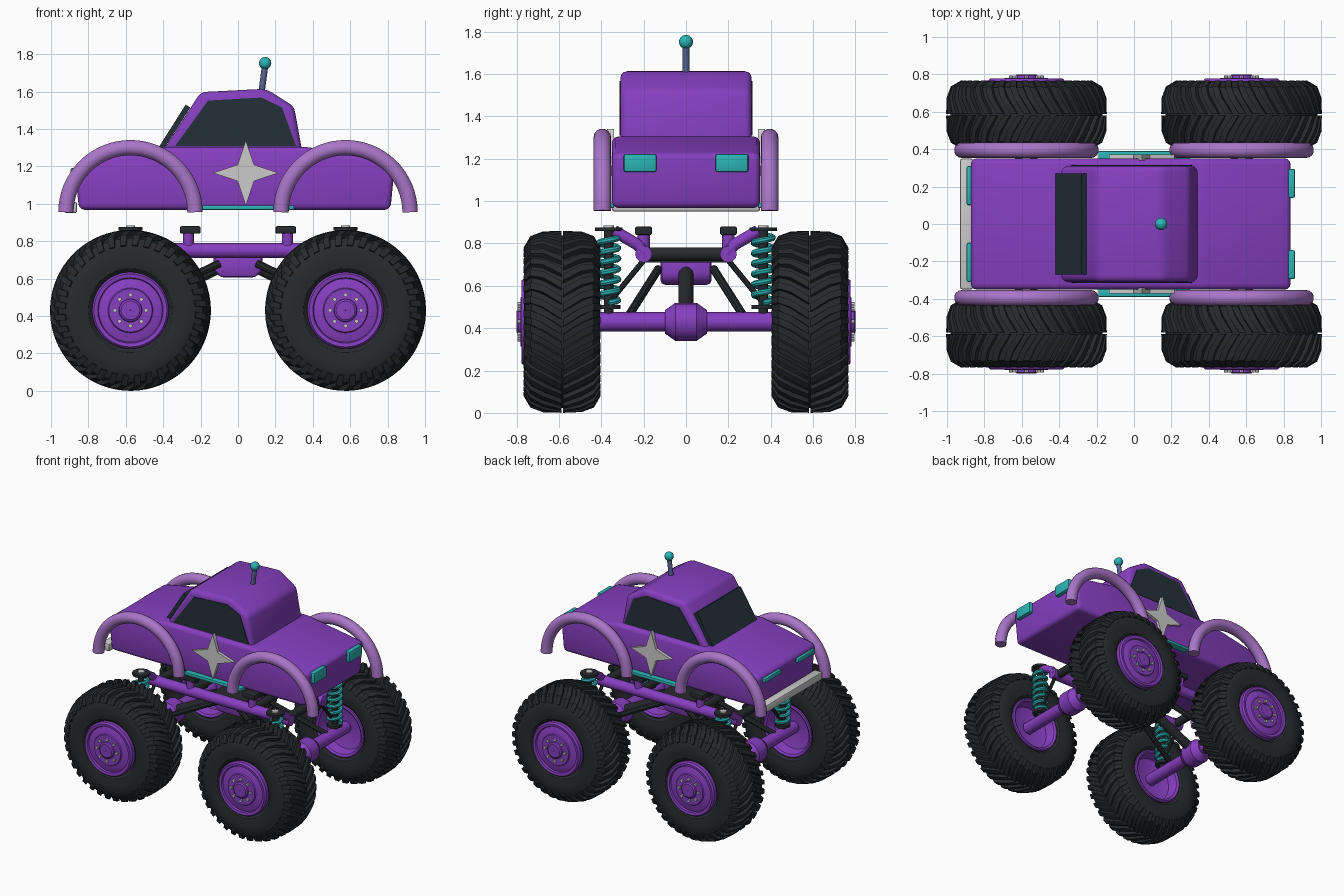
import bpy, bmesh
from math import sin, cos, pi, radians
from mathutils import Matrix, Vector

if "Cube" in bpy.data.objects:
    bpy.data.objects.remove(bpy.data.objects["Cube"])


def material(name, rgb):
    m = bpy.data.materials.new(name)
    m.diffuse_color = (*rgb, 1)
    m.use_nodes = True
    m.node_tree.nodes["Principled BSDF"].inputs["Base Color"].default_value = m.diffuse_color
    return m


PURPLE = material("purple", (.24, .05, .53))
LILAC = material("lilac", (.40, .18, .58))
TEAL = material("teal", (.025, .46, .47))
BLACK = material("black", (.02, .023, .027))
GLASS = material("glass", (.016, .03, .04))
STEEL = material("blue_steel", (.10, .13, .30))


def shade(ob, mat, angle=35):
    if mat:
        ob.data.materials.append(mat)
    bpy.ops.object.select_all(action='DESELECT')
    ob.select_set(True)
    bpy.context.view_layer.objects.active = ob
    if ob.type == 'CURVE':
        bpy.ops.object.convert(target='MESH')
    bpy.ops.object.shade_smooth_by_angle(angle=radians(angle))
    return ob


def finish(name, bm, mat, angle=35):
    bmesh.ops.recalc_face_normals(bm, faces=bm.faces)
    me = bpy.data.meshes.new(name)
    bm.to_mesh(me)
    bm.free()
    ob = bpy.data.objects.new(name, me)
    bpy.context.collection.objects.link(ob)
    return shade(ob, mat, angle)


def prism(name, pts, y0, y1, mat, bevel=0, seg=3):
    """Side profile (x, z) extruded from y0 to y1."""
    bm = bmesh.new()
    f = bm.faces.new([bm.verts.new((x, y0, z)) for x, z in pts])
    out = bmesh.ops.extrude_face_region(bm, geom=[f])
    for v in out['geom']:
        if isinstance(v, bmesh.types.BMVert):
            v.co.y = y1
    bmesh.ops.recalc_face_normals(bm, faces=bm.faces)
    if bevel:
        bmesh.ops.bevel(bm, geom=bm.edges[:], offset=bevel, segments=seg, profile=.5, affect='EDGES')
    return finish(name, bm, mat)


def box(name, c, s, mat, bevel=0):
    x, y, z = c
    a, b, h = s[0] / 2, s[1] / 2, s[2] / 2
    return prism(name, [(x - a, z - h), (x + a, z - h), (x + a, z + h), (x - a, z + h)], y - b, y + b, mat, bevel, 2)


def tube(name, pts, r, mat, res=4):
    cu = bpy.data.curves.new(name, 'CURVE')
    cu.dimensions = '3D'
    cu.bevel_depth, cu.bevel_resolution, cu.use_fill_caps = r, res, True
    sp = cu.splines.new('POLY')
    sp.points.add(len(pts) - 1)
    for p, q in zip(sp.points, pts):
        p.co = (*q, 1)
    ob = bpy.data.objects.new(name, cu)
    bpy.context.collection.objects.link(ob)
    return shade(ob, mat)


def lathe(bm, prof, n):
    """Spin an (offset, radius) profile round the y axis."""
    rings = []
    for y, r in prof:
        rings.append([bm.verts.new((r * sin(2 * pi * i / n), y, r * cos(2 * pi * i / n))) for i in range(n)])
    for a, b in zip(rings, rings[1:]):
        for i in range(n):
            j = (i + 1) % n
            bm.faces.new((a[i], a[j], b[j], b[i]))
    return rings


WX, WY, WZ = .575, .585, .43
SIDES = [(i, j) for i in (-1, 1) for j in (-1, 1)]

# tyre with chevron lugs
bm = bmesh.new()
half = [(.145, .2), (.17, .225), (.18, .28), (.172, .345), (.145, .385), (.08, .403)]
prof = [(-y, r) for y, r in half] + [(0, .407)] + half[::-1]
lathe(bm, prof + [(.1, .19), (-.1, .19), prof[0]], 64)
LUG = [(.004, .43, .38, 0), (.09, .427, .38, -.13), (.15, .405, .365, -.19), (.182, .35, .34, -.21)]
COUNT = 36
for side in (-1, 1):
    for k in range(COUNT):
        a0 = 2 * pi * (k + (.5 if side > 0 else 0)) / COUNT + .1
        secs = []
        for u, top, low, da in LUG:
            ub = u - (.02 if u > .1 else 0)
            ring = []
            for y, r, w in ((ub, low, -.052), (u, top, -.042), (u, top, .042), (ub, low, .052)):
                a = a0 + da + w
                ring.append(bm.verts.new((r * sin(a), side * y, r * cos(a))))
            secs.append(ring)
        for s, t in zip(secs, secs[1:]):
            for i in range(4):
                bm.faces.new((s[i], s[(i + 1) % 4], t[(i + 1) % 4], t[i]))
        bm.faces.new(secs[0])
        bm.faces.new(secs[-1])
tyre = finish("tyre", bm, BLACK, 30)

# rim with outer face towards -y
bm = bmesh.new()
rings = lathe(bm, [(-.18, .001), (-.215, .002), (-.215, .05), (-.208, .06), (-.196, .062), (-.196, .115), (-.188, .12),
                   (-.18, .165), (-.178, .17), (-.19, .175), (-.193, .195), (-.18, .205), (-.14, .203),
                   (.14, .203), (.165, .205), (.17, .195), (.16, .18), (.09, .165), (.07, .10), (.07, .002)], 48)
bm.faces.new(rings[-1])
rim = finish("rim", bm, PURPLE)
bm = bmesh.new()
for k in range(8):
    a = 2 * pi * k / 8
    m = Matrix.Translation((.083 * sin(a), -.2, .083 * cos(a))) @ Matrix.Rotation(pi / 2, 4, 'X')
    bmesh.ops.create_cone(bm, cap_ends=True, segments=8, radius1=.011, radius2=.011, depth=.02, matrix=m)
bolts = finish("wheel_bolts", bm, None)

# four wheels share the same meshes
for part in (tyre, rim, bolts):
    for n, (i, j) in enumerate(SIDES):
        ob = part if n == 0 else part.copy()
        if n:
            bpy.context.collection.objects.link(ob)
        ob.location = (i * WX, j * WY, WZ)
        if part is not tyre and j > 0:
            ob.rotation_euler.z = pi

# axles, differentials, drive shafts and cross members
for i in (-1, 1):
    x = i * WX
    tube("axle", [(x, -.5, WZ), (x, .5, WZ)], .046, PURPLE)
    bm = bmesh.new()
    rings = lathe(bm, [(-.1, .046), (-.1, .055), (-.05, .09), (.05, .09), (.1, .055), (.1, .046)], 16)
    diff = finish("differential", bm, PURPLE, 30)
    diff.location = (x, 0, WZ)
    tube("drive_shaft", [(x - i * .03, 0, .45), (i * .11, 0, .66)], .036, BLACK)
    tube("cross_member", [(i * .55, -.2, .75), (i * .55, .2, .75)], .032, BLACK)
    tube("middle_cross_member", [(i * .26, -.2, .75), (i * .26, .2, .75)], .03, BLACK)

# gearbox
prism("gearbox", [(-.13, .73), (-.13, .64), (-.09, .605), (.09, .605), (.13, .64), (.13, .73)], -.12, .12, PURPLE, .02, 2)
box("gearbox_plate", (0, 0, .725), (.28, .38, .03), BLACK)

# chassis rails
for j in (-1, 1):
    tube("chassis_rail", [(-.6, j * .2, .75), (.6, j * .2, .75)], .04, PURPLE)

# suspension at each corner
for i, j in SIDES:
    x, y = i * WX, j * .365
    tube("shock_arm", [(x, j * .19, .75), (x, j * .23, .795), (x, j * .34, .86)], .028, PURPLE)
    tube("shock_cap", [(x, y, .858), (x, y, .876)], .064, BLACK)
    tube("shock_cap_bolt", [(x, y, .87), (x, y, .885)], .025, None)
    tube("shock_seat", [(x, y, .49), (x, y, .51)], .055, BLACK)
    tube("shock_rod", [(x, y, .44), (x, y, .86)], .022, BLACK)
    N, TURNS = 84, 6.5
    coil = [(x + .045 * cos(2 * pi * TURNS * t / N), y + .045 * sin(2 * pi * TURNS * t / N), .52 + .32 * t / N)
            for t in range(N + 1)]
    tube("coil_spring", coil, .015, TEAL, 2)
    tube("stay_link", [(x, j * .2, .72), (x, j * .38, .5)], .013, BLACK, 2)
    tube("trailing_link", [(i * .1, j * .13, .68), (x, j * .27, .46)], .02, BLACK, 2)
    tube("body_post", [(i * .265, j * .2, .76), (i * .265, j * .2, .85)], .03, PURPLE)
    box("body_mount", (i * .255, j * .2, .86), (.11, .08, .04), BLACK, .008)

# body shell and cab
prism("body", [(-.85, .968), (.815, .968), (.84, 1.225), (.36, 1.305), (-.42, 1.305), (-.875, 1.215)],
      -.35, .35, PURPLE, .03)
prism("cab", [(-.41, 1.27), (.345, 1.27), (.30, 1.52), (.15, 1.615), (-.20, 1.597)], -.31, .31, PURPLE, .032)

# windows
for j in (-1, 1):
    prism("side_window", [(-.335, 1.31), (.31, 1.31), (.235, 1.515), (.125, 1.568), (-.16, 1.552)],
          j * .29, j * .315, GLASS)
prism("windshield", [(-.42, 1.308), (-.395, 1.295), (-.255, 1.515), (-.28, 1.53)], -.27, .27, GLASS)

# wheel arches
for i, j in SIDES:
    arch = [(i * WX + .345 * cos(pi * t / 32), j * .395, .955 + .345 * sin(pi * t / 32)) for t in range(33)]
    tube("wheel_arch", arch, .042, LILAC, 5)

# side stars and running strips
for j in (-1, 1):
    star = []
    for k in range(8):
        r = .175 if k % 2 == 0 else .062
        star.append((.042 + r * sin(k * pi / 4), 1.165 + r * cos(k * pi / 4)))
    prism("star_badge", star, j * .34, j * .372, None)
    box("side_strip", (.055, j * .365, .98), (.49, .05, .024), TEAL, .005)

# bumper and lights
box("bumper", (-.895, 0, .98), (.07, .70, .06), None, .012)
for j in (-1, 1):
    box("square_light", (.842, j * .217, 1.18), (.04, .155, .085), TEAL, .01)
    box("bar_light", (-.88, j * .205, 1.175), (.03, .21, .035), TEAL, .01)

# roof antenna
tube("antenna_mast", [(.125, 0, 1.59), (.145, 0, 1.74)], .017, STEEL)
bm = bmesh.new()
bmesh.ops.create_uvsphere(bm, u_segments=20, v_segments=12, radius=.033, matrix=Matrix.Translation((.145, 0, 1.752)))
finish("antenna_ball", bm, TEAL)
